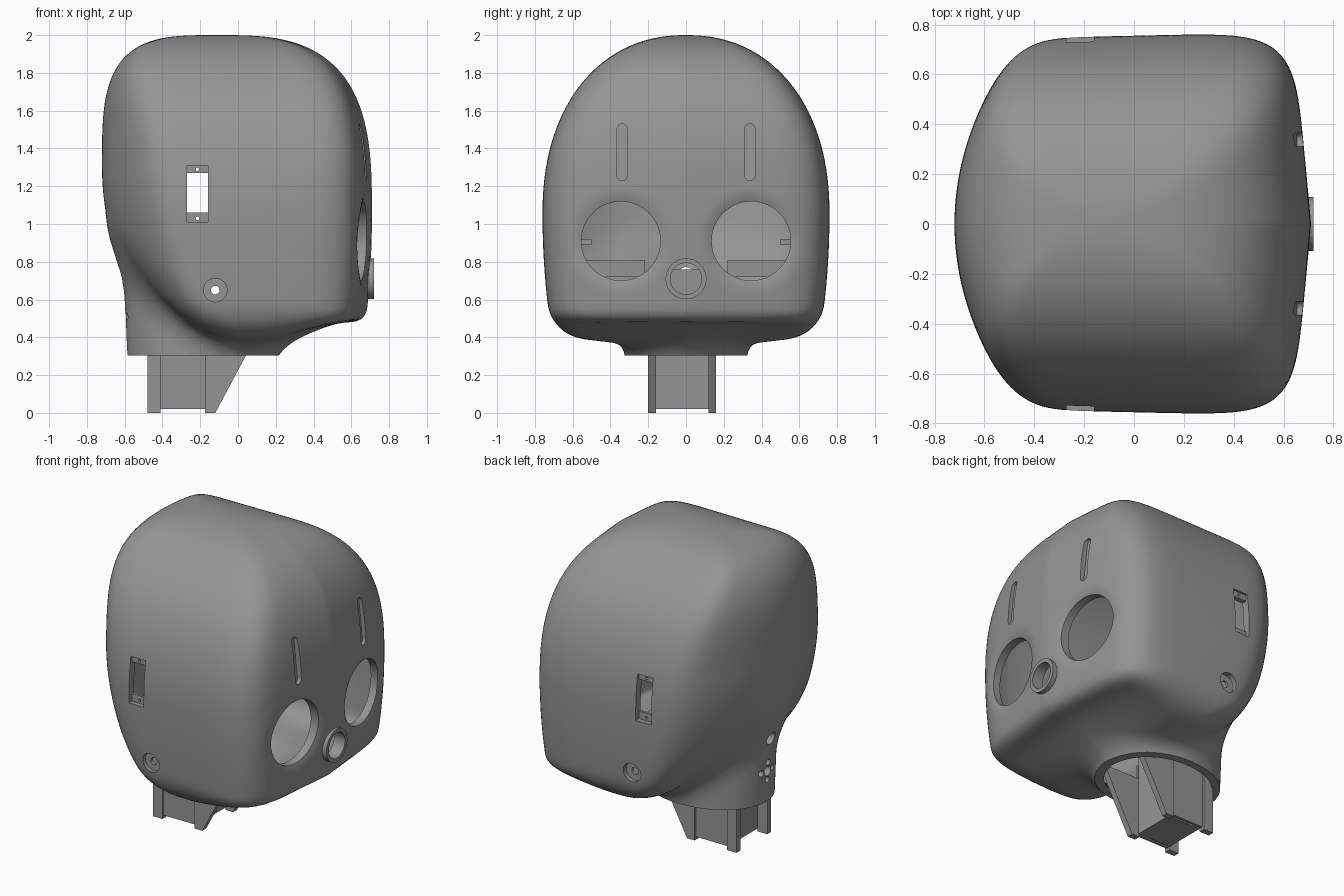
import bpy, bmesh, math
from mathutils import Vector

if "Cube" in bpy.data.objects:
    bpy.data.objects.remove(bpy.data.objects["Cube"])

grey = bpy.data.materials.new("dark_grey")
grey.diffuse_color = (0.3, 0.3, 0.3, 1)
grey.use_nodes = True
grey.node_tree.nodes["Principled BSDF"].inputs["Base Color"].default_value = grey.diffuse_color

# ---------- helpers ----------
def smax(a, b, k):
    h = max(0.0, 1 - abs(a - b) / k)
    return max(a, b) + k * h * h / 4

def smin(a, b, k):
    return -smax(-a, -b, k)

def arc(t, n):
    return max(1e-5, 1 - min(1, abs(t)) ** n) ** (1 / n)

def new_object(name, bm):
    bmesh.ops.recalc_face_normals(bm, faces=bm.faces)
    me = bpy.data.meshes.new(name)
    bm.to_mesh(me)
    bm.free()
    me.materials.append(grey)
    ob = bpy.data.objects.new(name, me)
    bpy.context.collection.objects.link(ob)
    return ob

def prism(bm, axis, pts, lo, hi):
    """Extrude a 2D outline along an axis; the other two axes keep their order."""
    def put(p, d):
        return {'x': (d, *p), 'y': (p[0], d, p[1]), 'z': (*p, d)}[axis]
    a = [bm.verts.new(put(p, lo)) for p in pts]
    b = [bm.verts.new(put(p, hi)) for p in pts]
    bm.faces.new(a)
    bm.faces.new(b[::-1])
    for i in range(len(pts)):
        j = (i + 1) % len(pts)
        bm.faces.new((a[i], b[i], b[j], a[j]))
    return a

def oval(cx, cy, rx, ry=None, n=48):
    ry = ry or rx
    return [(cx + rx * math.cos(2 * math.pi * i / n),
             cy + ry * math.sin(2 * math.pi * i / n)) for i in range(n)]

def rect(x0, x1, y0, y1):
    return [(x0, y0), (x1, y0), (x1, y1), (x0, y1)]

def slot(cx, y0, y1, r, n=12):
    top = [(cx + r * math.cos(math.pi * i / n), y1 - r + r * math.sin(math.pi * i / n)) for i in range(n + 1)]
    return top + [(2 * cx - x, y0 + y1 - y) for x, y in top]

def apply_mod(ob, kind, **props):
    m = ob.modifiers.new(kind.title(), kind)
    for k, v in props.items():
        setattr(m, k, v)
    bpy.context.view_layer.objects.active = ob
    bpy.ops.object.modifier_apply(modifier=m.name)

def smooth(ob):
    bpy.ops.object.select_all(action='DESELECT')
    ob.select_set(True)
    bpy.context.view_layer.objects.active = ob
    bpy.ops.object.shade_smooth_by_angle(angle=math.radians(32))

# ---------- head shape as a smooth field (negative inside) ----------
def head_field(p):
    x, y, z = p.x, abs(p.y), p.z
    if z >= 2:
        return 1.0
    # half-width, front and back limits at this height
    low = max(0, 1.05 - z)
    up = max(0, (z - 1.05) / 0.95)
    w = (0.755 * arc(up, 2.2) - 0.12 * low ** 2) * (1 + 0.03 * x)
    front = 0.81 * arc(up, 3.0) - 0.1 * low ** 2
    back = 0.62 * arc((z - 1.3) / 0.7, 3.5) if z > 1.3 else max(0.3, 0.62 - 0.36 * (1.3 - z) ** 2)
    if x > -0.1:
        n, u = 7, (x + 0.1 + 0.09 * y) / front
    else:
        n, u = 11, (-0.1 - x + 0.48 * y * y) / back
    f = (((y / w) ** n + u ** n) ** (1 / n) - 1) * 0.7
    # soft dish around each eye
    if x > 0.4:
        d = max(0.19, math.hypot(y - 0.345, z - 0.91))
        f += 0.2 * max(0, 1 - d / 0.28) ** 2
    # jaw underside and slanted rear cheek
    s = min(1, max(0, (x - 0.08) / 0.52))
    s = s * s * (3 - 2 * s)
    f = smax(f, (0.325 + 0.12 * y) * (1 - s) + 0.48 * s - z, 0.18 - 0.10 * s)
    f = smax(f, -0.67 * (x + 0.4) - 0.74 * (z - 0.6), 0.15)
    # neck sleeve, left long here and trimmed flat later
    neck = (math.hypot((x + 0.2) / (0.37 + 0.05 * z), y / 0.32) - 1) * 0.35
    neck = smax(neck, z - 0.95, 0.1)
    f = smin(f, neck, 0.15)
    return smax(f, 0.2 - z, 0.03)

bm = bmesh.new()
bmesh.ops.create_cube(bm, size=2)
bmesh.ops.subdivide_edges(bm, edges=bm.edges, cuts=56, use_grid_fill=True)
centre = Vector((-0.08, 0, 1.05))
for v in bm.verts:
    d = Vector([math.tan(c * math.pi / 4) for c in v.co]).normalized()
    lo, hi = 0.2, 1.6
    for _ in range(22):
        mid = (lo + hi) / 2
        if head_field(centre + d * mid) < 0:
            lo = mid
        else:
            hi = mid
    v.co = centre + d * lo
shell = new_object("head_shell", bm)
apply_mod(shell, 'SOLIDIFY', thickness=0.05, offset=-1)

# ---------- shallow recesses ----------
bm = bmesh.new()
for s in (-1, 1):
    for v in prism(bm, 'x', slot(0.338 * s, 1.23, 1.53, 0.027), 0.64, 0.9):  # brow slots
        v.co.x = 0.654 - 0.11 * (v.co.z - 1.23)                             # floor follows the brow
    prism(bm, 'y', rect(-0.27, -0.16, 1.01, 1.31), 0.717 * s, 0.9 * s)      # side pockets
    prism(bm, 'y', oval(-0.12, 0.65, 0.062), 0.702 * s, 0.9 * s)            # counterbores
recess_cutter = new_object("recess_cutter", bm)

# ---------- through openings ----------
bm = bmesh.new()
for s in (-1, 1):
    prism(bm, 'x', oval(0.345 * s, 0.91, 0.209, n=64), 0.35, 0.9)        # eyes
    prism(bm, 'y', rect(-0.27, -0.16, 1.06, 1.27), 0.5 * s, 0.95 * s)    # side windows
    prism(bm, 'y', oval(-0.12, 0.65, 0.023, n=24), 0.5 * s, 0.95 * s)
    for z in (1.03, 1.29):
        prism(bm, 'y', oval(-0.215, z, 0.009, n=16), 0.5 * s, 0.95 * s)  # screw holes
prism(bm, 'x', oval(0, 0.71, 0.083), 0.4, 0.95)                          # nose
prism(bm, 'z', rect(-0.9, 0.9, -0.9, 0.9), 0, 0.305)                     # flat trim opens the neck
prism(bm, 'x', oval(0, 0.73, 0.042, n=32), -0.9, -0.45)                  # rear holes
prism(bm, 'x', oval(0, 0.51, 0.034, n=32), -0.9, -0.45)
for y, z in ((0.058, 0), (-0.058, 0), (0, 0.058), (0, -0.058)):
    prism(bm, 'x', oval(y, 0.51 + z, 0.02, n=20), -0.9, -0.45)
hole_cutter = new_object("hole_cutter", bm)

# nose ring
bm = bmesh.new()
prism(bm, 'x', oval(0, 0.71, 0.108), 0.66, 0.72)
ring = new_object("nose_ring", bm)

apply_mod(shell, 'BOOLEAN', operation='DIFFERENCE', solver='EXACT', object=recess_cutter)
for ob in (shell, ring):
    apply_mod(ob, 'BOOLEAN', operation='DIFFERENCE', solver='EXACT', object=hole_cutter)
    smooth(ob)
for c in (recess_cutter, hole_cutter):
    bpy.data.objects.remove(c)

# ---------- neck mount ----------
bm = bmesh.new()
prism(bm, 'z', rect(-0.41, -0.17, -0.16, 0.12), 0.02, 0.76)
new_object("neck_block", bm)
bm = bmesh.new()
for y in (-0.2, 0.12):
    prism(bm, 'y', rect(-0.48, -0.41, 0, 0.5), y, y + 0.04)
    prism(bm, 'y', [(-0.175, 0), (-0.12, 0), (0.04, 0.3), (0.09, 0.4), (-0.175, 0.4)], y, y + 0.04)
    prism(bm, 'y', rect(-0.41, -0.175, 0.02, 0.5), y + 0.012, y + 0.028)
new_object("neck_legs", bm)

# ---------- inner brackets seen through the eyes ----------
bm = bmesh.new()
for s in (-1, 1):
    prism(bm, 'x', rect(0.22 * s, 0.56 * s, 0.72, 0.81), -0.1, 0.1)
    prism(bm, 'x', rect(0.5 * s, 0.70 * s, 0.89, 0.92), 0.1, 0.3)
new_object("inner_brackets", bm)
